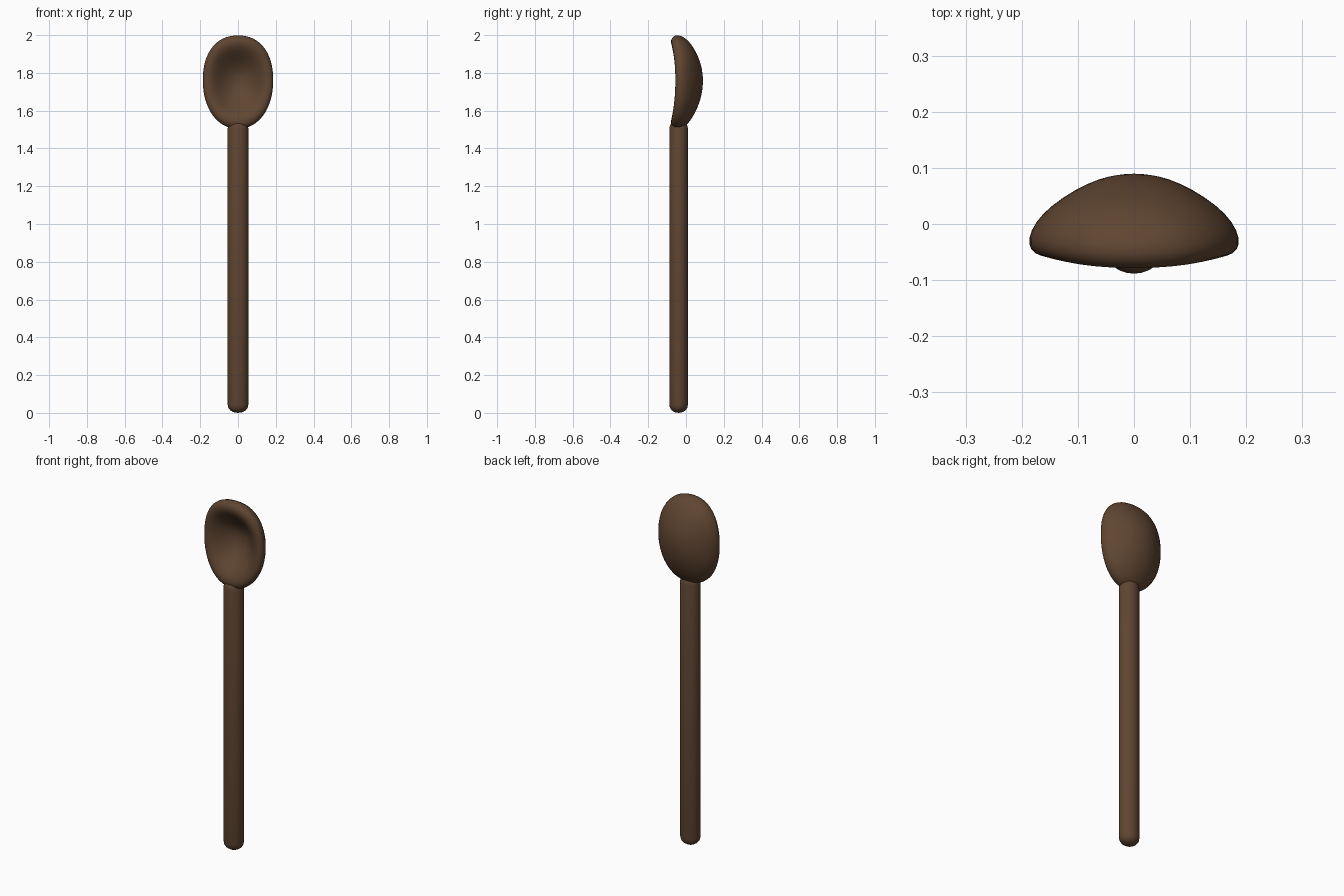
import bpy, bmesh
from math import sin, cos, pi, copysign

if "Cube" in bpy.data.objects:
    bpy.data.objects.remove(bpy.data.objects["Cube"])

wood = bpy.data.materials.new("dark_wood")
wood.diffuse_color = (0.115, 0.06, 0.031, 1)
wood.use_nodes = True
wood.node_tree.nodes["Principled BSDF"].inputs["Base Color"].default_value = wood.diffuse_color


def loft(name, rings, start, end):
    """Skin a list of rings and close both ends with a centre point."""
    bm = bmesh.new()
    loops = [[bm.verts.new(p) for p in ring] for ring in rings]
    n = len(loops[0])
    a, b = bm.verts.new(start), bm.verts.new(end)
    for i in range(n):
        j = (i + 1) % n
        bm.faces.new((a, loops[0][j], loops[0][i]))
        bm.faces.new((b, loops[-1][i], loops[-1][j]))
        for lo, hi in zip(loops, loops[1:]):
            bm.faces.new((lo[i], lo[j], hi[j], hi[i]))
    bmesh.ops.recalc_face_normals(bm, faces=bm.faces)
    mesh = bpy.data.meshes.new(name)
    bm.to_mesh(mesh)
    bm.free()
    mesh.materials.append(wood)
    mesh.shade_smooth()
    obj = bpy.data.objects.new(name, mesh)
    bpy.context.collection.objects.link(obj)
    return obj


# Handle: slightly oval rod with rounded ends
HY = -0.039
sections = [(0.004, 0.45), (0.014, 0.75), (0.027, 0.93), (0.045, 1.0),
            (1.505, 1.0), (1.522, 0.93), (1.535, 0.75)]
loft("handle",
     [[(0.055 * s * cos(2 * pi * i / 24), HY + 0.0495 * s * sin(2 * pi * i / 24), z)
       for i in range(24)] for z, s in sections],
     (0, HY, 0), (0, HY, 1.54))

# Bowl: cross-section from the back, round the thick rim, into the hollow
# (fraction of outline, depth, forward lean at the tip and neck)
profile = [(0.15, 0.088, 0), (0.33, 0.081, 0), (0.55, 0.062, 0), (0.78, 0.033, 0.002),
           (0.93, 0.004, 0.006), (1.0, -0.027, 0.014), (0.975, -0.046, 0.020),
           (0.89, -0.058, 0.024), (0.74, -0.056, 0.022), (0.54, -0.022, 0.014),
           (0.34, 0.010, 0.004), (0.15, 0.026, 0)]


def bowl_point(s, y, lean, t):
    c, k = cos(t), sin(t)
    e = 2 / 2.25 if k > 0 else 2 / 2.1
    x = 0.1905 * copysign(abs(c) ** e, c)
    z = (0.2435 if k > 0 else 0.262) * copysign(abs(k) ** e, k)
    return (x * s, y - lean * k * k, 1.76 + z * s)


N = 32
bowl = loft("bowl",
            [[bowl_point(*p, 2 * pi * i / N) for i in range(N)] for p in profile],
            (0, 0.090, 1.76), (0, 0.030, 1.76))
sub = bowl.modifiers.new("smooth", 'SUBSURF')
sub.levels = sub.render_levels = 1
